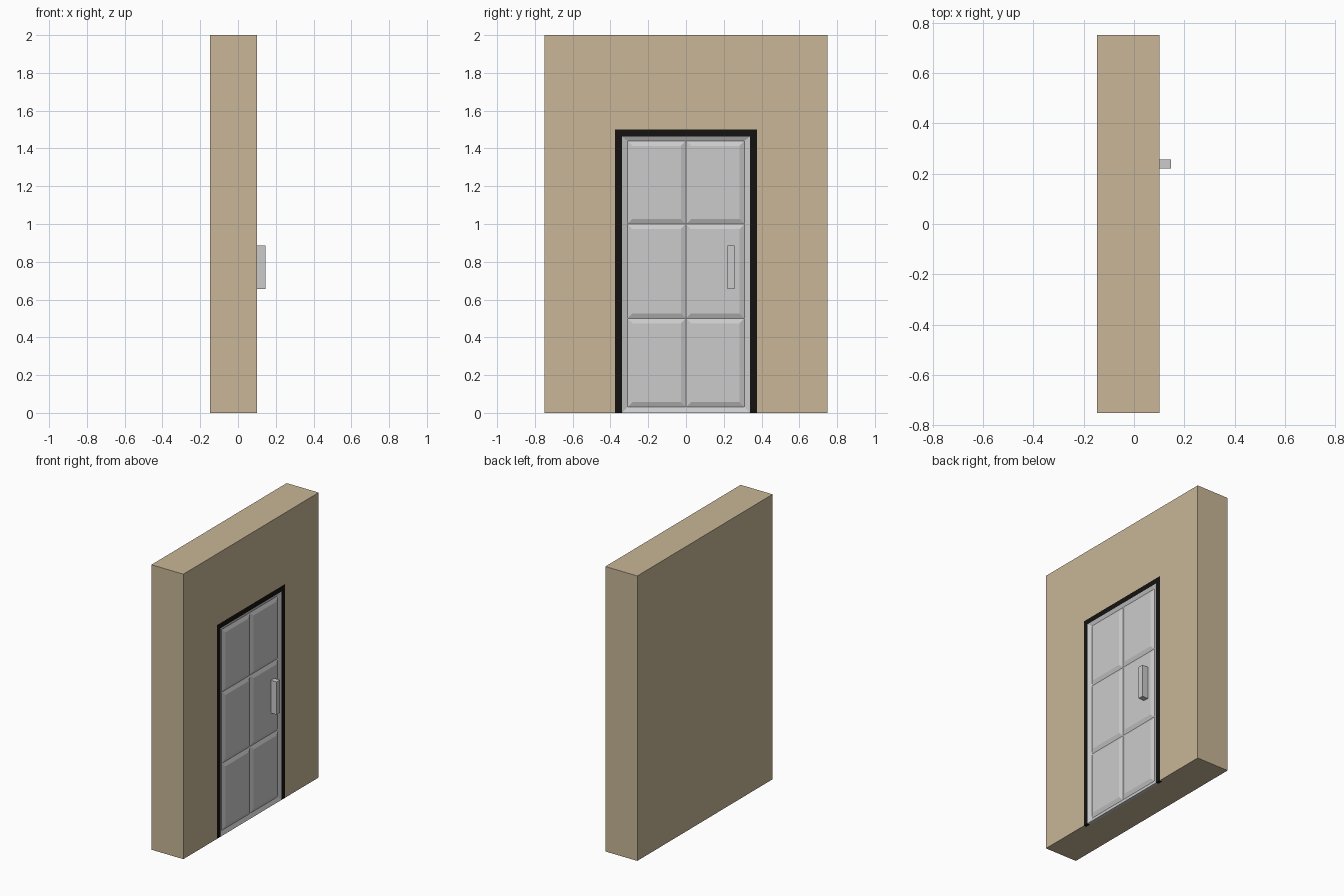
import bpy, bmesh

if "Cube" in bpy.data.objects:
    bpy.data.objects.remove(bpy.data.objects["Cube"])

FACE = 0.101      # x of the wall front surface
BACK = -0.147     # x of the wall rear surface
RECESS = 0.02     # depth of the doorway pocket
GROOVE = 0.011    # depth of the V grooves between panels
SLOPE = 0.027     # width of each panel bevel


def material(name, rgb):
    m = bpy.data.materials.new(name)
    m.diffuse_color = (*rgb, 1)
    m.use_nodes = True
    m.node_tree.nodes["Principled BSDF"].inputs["Base Color"].default_value = m.diffuse_color
    return m


def finish(name, bm, mat=None):
    bmesh.ops.recalc_face_normals(bm, faces=bm.faces)
    me = bpy.data.meshes.new(name)
    bm.to_mesh(me)
    bm.free()
    ob = bpy.data.objects.new(name, me)
    bpy.context.collection.objects.link(ob)
    if mat:
        me.materials.append(mat)
    return ob


def prism(name, outline, x0, x1, mat=None):
    """Extrude a (y, z) outline from x0 to x1."""
    bm = bmesh.new()
    face = bm.faces.new([bm.verts.new((x0, y, z)) for y, z in outline])
    ext = bmesh.ops.extrude_face_region(bm, geom=[face])["geom"]
    bmesh.ops.translate(bm, vec=(x1 - x0, 0, 0),
                        verts=[v for v in ext if isinstance(v, bmesh.types.BMVert)])
    return finish(name, bm, mat)


def rect(y0, y1, z0, z1):
    return [(y0, z0), (y1, z0), (y1, z1), (y0, z1)]


tan = material("wall_tan", (0.58, 0.47, 0.31))
black = material("frame_black", (0.007, 0.006, 0.005))

# wall with a shallow doorway pocket
wall = prism("wall", rect(-0.75, 0.75, 0, 2), BACK, FACE, tan)
cutter = prism("doorway_cutter", rect(-0.375, 0.375, -0.1, 1.5), FACE - RECESS, FACE + 0.1, tan)
cutter.hide_render = True
mod = wall.modifiers.new("doorway", 'BOOLEAN')
mod.operation = 'DIFFERENCE'
mod.solver = 'EXACT'
mod.object = cutter
bpy.context.view_layer.objects.active = wall
bpy.ops.object.modifier_apply(modifier=mod.name)
bpy.data.objects.remove(cutter)

# door frame, flush with the wall
W, H = 0.338, 1.463
prism("door_frame", [(-0.375, 0), (-0.375, 1.5), (0.375, 1.5), (0.375, 0),
                     (W, 0), (W, H), (-W, H), (-W, 0)], FACE - RECESS, FACE, black)

# door leaf: six raised panels separated by V grooves
ys = [-0.31, 0, 0.31]
zs = [0.03, 0.5, 1.0, 1.44]
bm = bmesh.new()


def add_face(pts, depths):
    bm.faces.new([bm.verts.new((FACE - d, y, z)) for (y, z), d in zip(pts, depths)])


for y0, y1 in zip(ys, ys[1:]):
    for z0, z1 in zip(zs, zs[1:]):
        low = rect(y0, y1, z0, z1)
        top = rect(y0 + SLOPE, y1 - SLOPE, z0 + SLOPE, z1 - SLOPE)
        add_face(top, [0] * 4)
        for i in range(4):
            j = (i + 1) % 4
            add_face([low[i], low[j], top[j], top[i]], [GROOVE, GROOVE, 0, 0])

# sloping rim around the panels
rims = [([(-W, 0), (W, 0)], [(y, zs[0]) for y in reversed(ys)]),
        ([(W, 0), (W, H)], [(ys[-1], z) for z in reversed(zs)]),
        ([(W, H), (-W, H)], [(y, zs[-1]) for y in ys]),
        ([(-W, H), (-W, 0)], [(ys[0], z) for z in zs])]
for outer, inner in rims:
    add_face(outer + inner, [0, 0] + [GROOVE] * len(inner))
bmesh.ops.remove_doubles(bm, verts=bm.verts, dist=1e-5)

# door edges and rear
border = [e for e in bm.edges if e.is_boundary]
ext = bmesh.ops.extrude_edge_only(bm, edges=border)["geom"]
for v in ext:
    if isinstance(v, bmesh.types.BMVert):
        v.co.x = FACE - RECESS
bmesh.ops.holes_fill(bm, edges=[e for e in bm.edges if e.is_boundary], sides=0)
finish("door", bm)

# handle
prism("handle", rect(0.22, 0.257, 0.655, 0.885), FACE - 0.005, 0.146)
